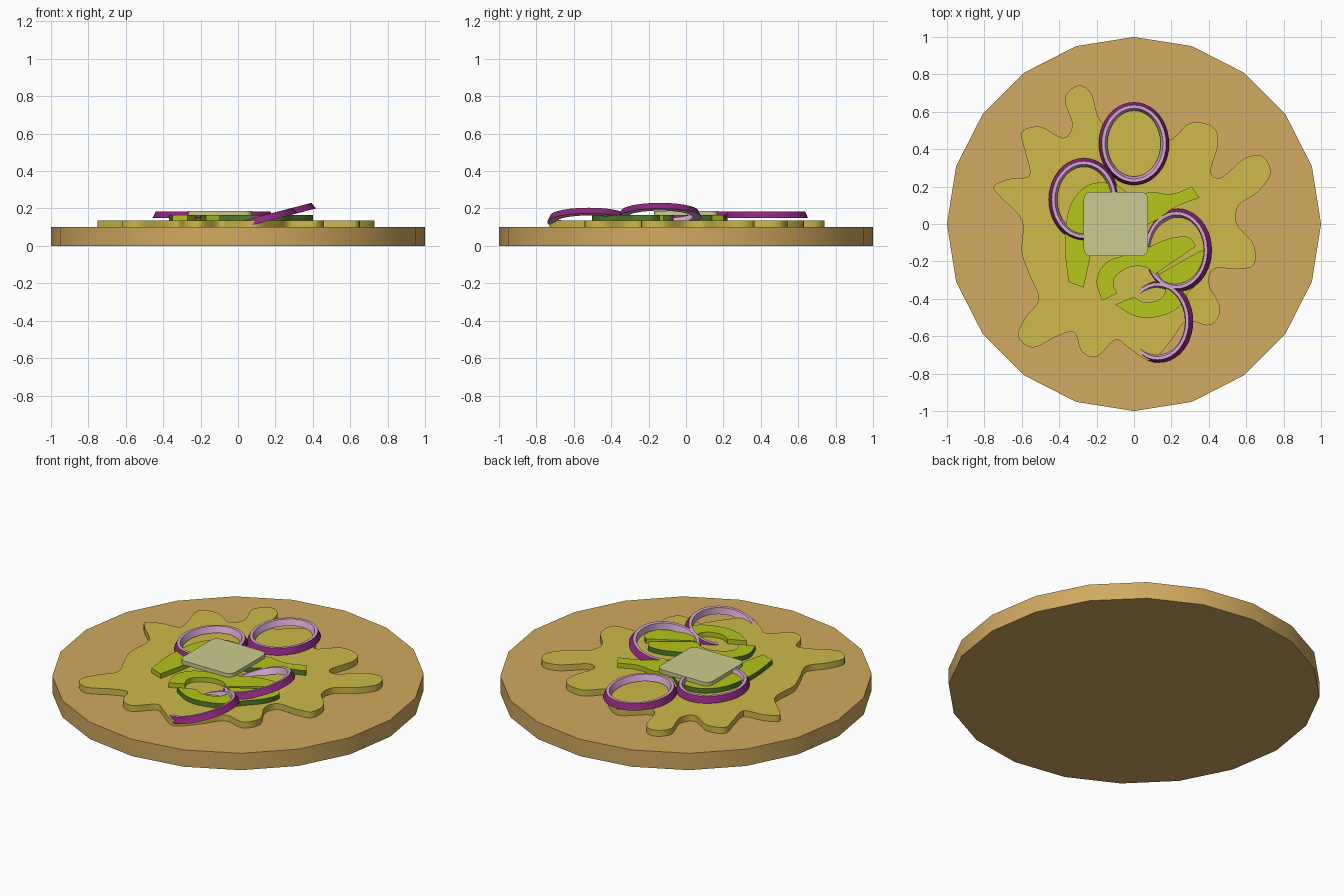
import bpy, bmesh
from math import sin, cos, pi, radians
from mathutils import Vector, Matrix

start_cube = bpy.data.objects.get("Cube")
if start_cube:
    bpy.data.objects.remove(start_cube, do_unlink=True)


def material(name, r, g, b):
    """Make a flat material from display values, stored as linear."""
    colour = [(c / 255) ** 2.2 for c in (r, g, b)] + [1]
    mat = bpy.data.materials.new(name)
    mat.use_nodes = True
    mat.diffuse_color = colour
    mat.node_tree.nodes["Principled BSDF"].inputs["Base Color"].default_value = colour
    return mat


crust_mat = material("baked crust", 208, 168, 96)
sauce_mat = material("mustard sauce", 204, 184, 76)
flesh_mat = material("pepper flesh", 180, 196, 32)
skin_mat = material("pepper skin", 84, 122, 44)
cheese_mat = material("pale cheese", 202, 202, 142)
onion_skin_mat = material("onion skin", 138, 42, 122)
onion_flesh_mat = material("onion flesh", 214, 168, 208)


def finish(name, bm, mats):
    bmesh.ops.recalc_face_normals(bm, faces=bm.faces)
    mesh = bpy.data.meshes.new(name)
    bm.to_mesh(mesh)
    bm.free()
    obj = bpy.data.objects.new(name, mesh)
    bpy.context.collection.objects.link(obj)
    for mat in mats:
        mesh.materials.append(mat)
    bpy.ops.object.select_all(action='DESELECT')
    obj.select_set(True)
    bpy.context.view_layer.objects.active = obj
    bpy.ops.object.shade_smooth_by_angle()
    return obj


def spline(points, closed=False, steps=6):
    """Smooth curve through points given in hundredths of a unit."""
    pts = [Vector(p) / 100 for p in points]
    n = len(pts)
    pick = (lambda i: pts[i % n]) if closed else (lambda i: pts[max(0, min(n - 1, i))])
    result = []
    for i in range(n if closed else n - 1):
        a, b, c, d = (pick(i + k) for k in (-1, 0, 1, 2))
        for s in range(steps):
            t = s / steps
            result.append(b + (c - a) * t / 2
                          + (a - b * 2.5 + c * 2 - d / 2) * t ** 2
                          + ((b - c) * 3 + d - a) * t ** 3 / 2)
    if not closed:
        result.append(pts[-1])
    return result


def slab(name, outline, low, high, mats, skin_edges=0):
    """Flat piece; its first skin_edges side faces take the second material."""
    bm = bmesh.new()
    bottom = [bm.verts.new((p.x, p.y, low)) for p in outline]
    top = [bm.verts.new((p.x, p.y, high)) for p in outline]
    bm.faces.new(bottom)
    bm.faces.new(top)
    n = len(outline)
    for i in range(n):
        j = (i + 1) % n
        side = bm.faces.new((bottom[i], bottom[j], top[j], top[i]))
        side.material_index = int(i < skin_edges)
    return finish(name, bm, mats)


# Round base with twenty sides
base = [Vector((sin(i * pi / 10), cos(i * pi / 10))) for i in range(20)]
slab("crust_base", base, 0, 0.1, [crust_mat])

# Splashed sauce layer
splash = [
    (-30, 74), (-23, 70), (-19, 57), (-13, 53), (0, 63), (12, 56), (19, 45),
    (30, 54), (42, 52), (45, 43), (41, 28), (47, 25), (59, 35), (69, 36),
    (73, 27), (66, 17), (56, 10), (55, 0), (64, -11), (64, -22), (55, -24),
    (43, -24), (40, -32), (46, -45), (41, -54), (28, -52), (20, -62),
    (9, -73), (-3, -66), (-10, -62), (-20, -71), (-28, -68), (-32, -58),
    (-41, -60), (-54, -66), (-62, -60), (-58, -50), (-51, -40), (-56, -27),
    (-60, -15), (-60, 2), (-71, 14), (-75, 20), (-67, 24), (-56, 26),
    (-58, 38), (-60, 49), (-50, 52), (-38, 46), (-33, 53), (-37, 67),
]
slab("sauce_splash", spline(splash, closed=True), 0.1, 0.136, [sauce_mat])

# Pepper slices: an outer skin edge and an inner flesh edge
slices = {
    "left": ([(-35, -31), (-37, -10), (-34, 10), (-24, 21), (-10, 21), (0, 13)],
             [(-6, 6), (-16, 8), (-22, 0), (-23, -15), (-27, -34)]),
    "back": ([(35, 14), (22, 9), (10, 1), (-2, -2)],
             [(-4, 12), (8, 17), (20, 16), (31, 20)]),
    "middle": ([(-17, -41), (-20, -30), (-14, -20), (2, -15), (18, -8), (29, -7), (33, -12)],
               [(11, -27), (6, -23), (-2, -23), (-9, -27), (-11, -32), (-9, -37)]),
    "front": ([(-10, -43), (0, -49), (10, -50), (22, -46), (29, -37), (37, -28), (40, -19), (36, -14)],
              [(13, -27), (17, -34), (14, -40), (6, -42), (0, -39)]),
}
for side, (outer, inner) in slices.items():
    skin = spline(outer)
    slab("pepper_slice_" + side, skin + spline(inner), 0.136, 0.164,
         [flesh_mat, skin_mat], len(skin) - 1)

# Cheese square with rounded corners
corners = []
for quarter in range(4):
    mid = (quarter + 0.5) * pi / 2
    centre = Vector((-0.097, 0)) + Vector((cos(mid), sin(mid))) * 0.187
    for step in range(5):
        a = (quarter + step / 4) * pi / 2
        corners.append(centre + Vector((cos(a), sin(a))) * 0.04)
slab("cheese_square", corners, 0.162, 0.186, [cheese_mat])


def onion_ring(name, x, y, z, tilt=0, segments=40):
    """Oval ring, wider at its foot than at its rim."""
    section = [(0.188, 0), (0.172, 0.035), (0.155, 0.035), (0.142, 0)]
    bm = bmesh.new()
    loops = []
    for i in range(segments):
        a = 2 * pi * i / segments
        loops.append([bm.verts.new((r * cos(a), (r + 0.034) * sin(a), h)) for r, h in section])
    for i, loop in enumerate(loops):
        after = loops[(i + 1) % segments]
        for k in range(4):
            m = (k + 1) % 4
            face = bm.faces.new((loop[k], after[k], after[m], loop[m]))
            face.material_index = int(k == 0)
    bm.transform(Matrix.Translation((x, y, z)) @ Matrix.Rotation(radians(-tilt), 4, 'Y'))
    finish(name, bm, [onion_flesh_mat, onion_skin_mat])


# Onion rings: two lying flat, two leaning into the sauce
onion_ring("onion_ring_back", 0, 0.43, 0.15)
onion_ring("onion_ring_left", -0.268, 0.13, 0.15)
onion_ring("onion_ring_middle", 0.235, -0.14, 0.153, 14.5)
onion_ring("onion_ring_front", 0.135, -0.52, 0.127, 14.5)
